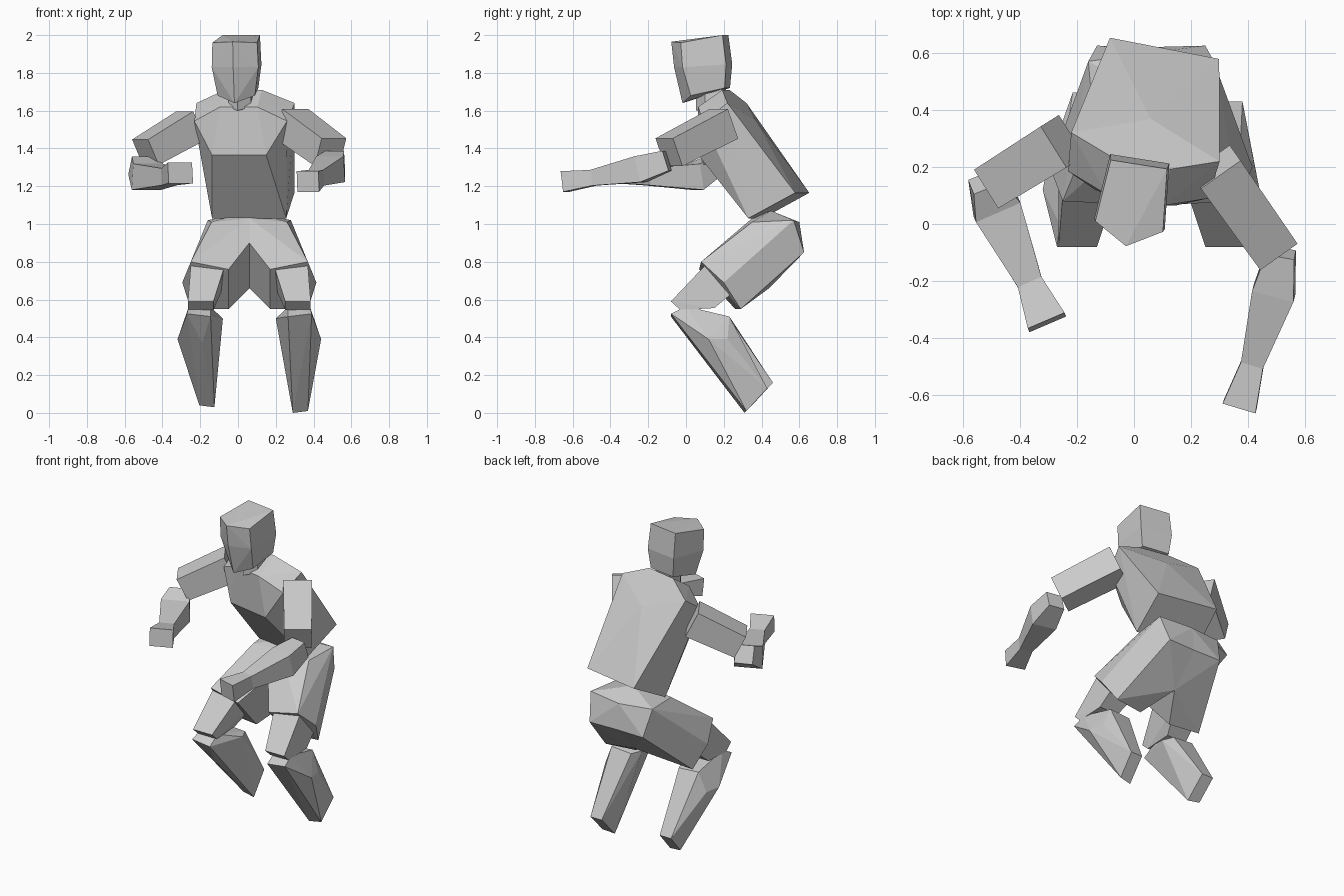
import bpy
import bmesh
from math import radians
from mathutils import Vector, Matrix

default_cube = bpy.data.objects.get("Cube")
if default_cube:
    bpy.data.objects.remove(default_cube, do_unlink=True)

grey = bpy.data.materials.new("plain grey")
grey.use_nodes = True
grey.diffuse_color = (.6, .6, .6, 1)
grey.node_tree.nodes["Principled BSDF"].inputs["Base Color"].default_value = (.6, .6, .6, 1)


def finish(name, bm, matrix=Matrix()):
    """Turn a bmesh into a flat-shaded object."""
    bm.transform(matrix)
    bmesh.ops.recalc_face_normals(bm, faces=bm.faces[:])
    mesh = bpy.data.meshes.new(name)
    bm.to_mesh(mesh)
    bm.free()
    mesh.materials.append(grey)
    obj = bpy.data.objects.new(name, mesh)
    bpy.context.collection.objects.link(obj)
    return obj


def faceted_solid(name, points, matrix=Matrix(), symmetric=False):
    """Closed faceted block around corner points, optionally mirrored in x."""
    corners = [Vector(p) for p in points]
    if symmetric:
        corners += [Vector((-p.x, p.y, p.z)) for p in corners if p.x > 0]
    bm = bmesh.new()
    for corner in corners:
        bm.verts.new(corner)
    result = bmesh.ops.convex_hull(bm, input=bm.verts[:])
    loose = {v for v in result["geom_interior"] if isinstance(v, bmesh.types.BMVert)}
    bmesh.ops.delete(bm, geom=list(loose), context="VERTS")
    bmesh.ops.dissolve_limit(bm, angle_limit=radians(3), verts=bm.verts[:], edges=bm.edges[:])
    return finish(name, bm, matrix)


def limb(name, sections):
    """Square tube through (centre, half width, half height) sections."""
    bm = bmesh.new()
    rings = []
    centres = [Vector(section[0]) for section in sections]
    for i, (_, width, height) in enumerate(sections):
        before = centres[max(i - 1, 0)]
        after = centres[min(i + 1, len(centres) - 1)]
        along = (after - before).normalized()
        side = along.cross(Vector((0, 0, 1))).normalized()
        up = side.cross(along)
        rings.append([bm.verts.new(centres[i] + side * width * a + up * height * b)
                      for a, b in ((-1, -1), (1, -1), (1, 1), (-1, 1))])
    for low, high in zip(rings, rings[1:]):
        for k in range(4):
            n = (k + 1) % 4
            bm.faces.new((low[k], low[n], high[n], high[k]))
    bm.faces.new(rings[0])
    bm.faces.new(rings[-1])
    return finish(name, bm)


def turned(x, y, degrees):
    return Matrix.Translation((x, y, 0)) @ Matrix.Rotation(radians(degrees), 4, "Z")


# Torso: leaning forward and turned a little to one side
torso_place = turned(.04, .27, -11)
faceted_solid("torso", [
    (.1, -.06, 1.71),      # nape
    (.1, -.19, 1.62),      # collar
    (.265, 0, 1.64),       # shoulder
    (.25, -.135, 1.545),   # chest
    (.146, -.18, 1.365),   # under chest
    (.2, .1, 1.03),        # waist front
    (.195, .352, 1.165),   # waist back
    (0, .1, 1.55),         # back ridge
], torso_place, symmetric=True)

# Neck
faceted_solid("neck", [
    (.06, -.07, 1.62), (.06, -.07, 1.76),
    (.06, -.16, 1.62), (.06, -.16, 1.74),
    (0, -.22, 1.6), (0, -.22, 1.72),
], torso_place, symmetric=True)

# Head: five-sided with a ridge down the face
faceted_solid("head", [
    (0, -.18, 1.965), (.12, -.11, 1.96), (.1, .11, 2),
    (0, -.165, 1.83), (.125, -.1, 1.83), (.105, .13, 1.845),
    (0, -.12, 1.64), (.1, -.06, 1.68), (.09, .12, 1.72),
], turned(0, .1, -9), symmetric=True)

# Legs: crouched, mirrored about the hip centre line
thigh = [
    (0, .35, 1.03), (0, .45, 1.07), (0, .6, 1.01), (0, .62, .85),
    (0, .44, .66), (0, .22, .9),
    (.2, .35, 1.01), (.22, .57, 1.02), (.19, .625, .85),
    (.31, .08, .8), (.11, .07, .76), (.355, .2, .69),
    (.31, .29, .55), (.11, .26, .55),
]
knee = [(x, y, z) for y, z in ((.1, .78), (.3, .68)) for x in (.13, .31)]
knee += [(x, y, z) for y, z in ((-.08, .59), (-.03, .545), (.15, .555)) for x in (.19, .325)]
shin = [
    (.205, -.08, .51), (.33, -.08, .525), (.205, 0, .56), (.32, 0, .565),
    (.14, .16, .5), (.17, .23, .5), (.31, .23, .51),
    (.38, .12, .39), (.36, .22, .39), (.25, .03, .37),
]
foot = [(.23, .31, 0), (.31, .32, .01), (.32, .43, .13), (.24, .43, .13)]
foot_shift = {"left": Vector((0, 0, 0)), "right": Vector((-.045, .03, .03))}

for side, sign in (("left", 1), ("right", -1)):
    place = Matrix.Translation((.06, 0, 0)) @ Matrix.Diagonal((sign, 1, 1, 1))
    faceted_solid(side + "_thigh", thigh, place)
    faceted_solid(side + "_knee", knee, place)
    toes = [Vector(p) + foot_shift[side] for p in foot]
    faceted_solid(side + "_shin", shin + toes, place)

# Arms: left reaches forward, right is bent across the body
limb("left_upper_arm", [((.285, .2, 1.53), .085, .085), ((.49, -.09, 1.38), .08, .08)])
limb("left_forearm", [
    ((.515, -.1, 1.335), .05, .055),
    ((.49, -.24, 1.29), .075, .07),
    ((.415, -.49, 1.245), .04, .042),
    ((.37, -.64, 1.225), .06, .055),
])
limb("right_upper_arm", [((-.25, .29, 1.52), .085, .085), ((-.49, .14, 1.38), .08, .075)])
limb("right_forearm", [
    ((-.52, .15, 1.31), .055, .055),
    ((-.48, .05, 1.25), .085, .07),
    ((-.365, -.205, 1.25), .045, .045),
    ((-.305, -.345, 1.27), .07, .055),
])
